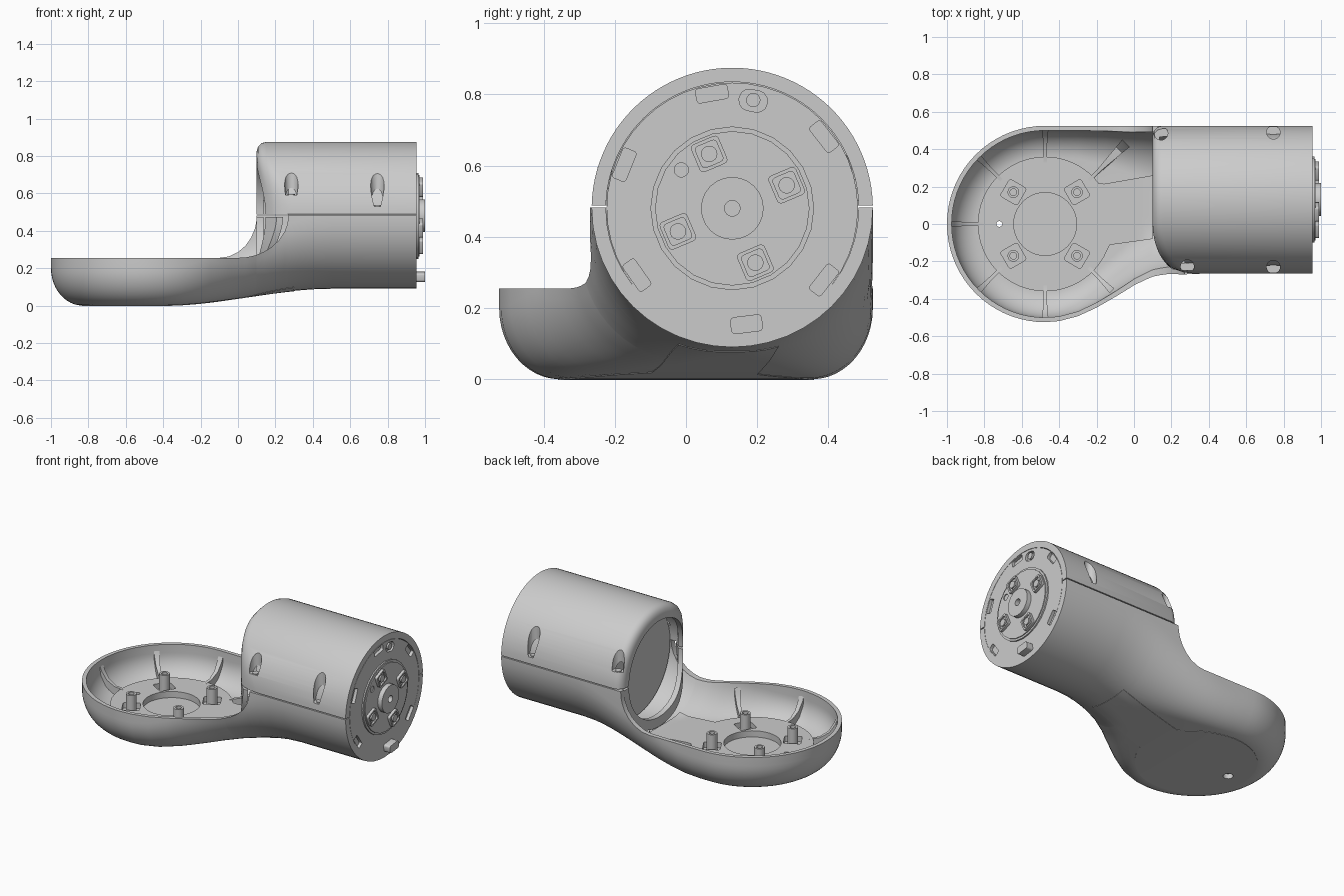
import bpy, bmesh
from math import sin, cos, pi, radians, sqrt, asin

if "Cube" in bpy.data.objects:
    bpy.data.objects.remove(bpy.data.objects["Cube"])

CY, CZ = 0.13, 0.48      # barrel axis
DX = -0.475              # dish centre
XE = 0.955               # barrel end face
N = 14                   # points per half section


def finish(bm, name, angle=32):
    bmesh.ops.remove_doubles(bm, verts=bm.verts, dist=0.0004)
    bmesh.ops.recalc_face_normals(bm, faces=bm.faces)
    me = bpy.data.meshes.new(name)
    bm.to_mesh(me)
    bm.free()
    ob = bpy.data.objects.new(name, me)
    bpy.context.collection.objects.link(ob)
    smooth(ob, angle)
    return ob


def smooth(ob, angle=32):
    bpy.ops.object.select_all(action='DESELECT')
    ob.select_set(True)
    bpy.context.view_layer.objects.active = ob
    bpy.ops.object.shade_smooth_by_angle(angle=radians(angle))


def skin(bm, rings, closed, caps=False):
    vs = [[bm.verts.new(p) for p in r] for r in rings]
    n = len(vs[0])
    for a, b in zip(vs, vs[1:]):
        for i in range(n if closed else n - 1):
            j = (i + 1) % n
            bm.faces.new((a[i], a[j], b[j], b[i]))
    if caps:
        bm.faces.new(vs[0])
        bm.faces.new(vs[-1])
    return vs


def prism(name, pts, a, b, axis='z'):
    bm = bmesh.new()
    put = (lambda p, h: (p[0], p[1], h)) if axis == 'z' else (lambda p, h: (h, p[0], p[1]))
    skin(bm, [[put(p, h) for p in pts] for h in (a, b)], True, True)
    return finish(bm, name)


def circle(cx, cy, r, n=32):
    return [(cx + r * cos(2 * pi * i / n), cy + r * sin(2 * pi * i / n)) for i in range(n)]


def rounded(cx, cy, hu, hv, rot=0.0, r=0.012):
    pts = []
    for k, (su, sv) in enumerate(((1, 1), (-1, 1), (-1, -1), (1, -1))):
        for j in range(4):
            a = k * pi / 2 + j * pi / 6
            u, v = su * (hu - r) + r * cos(a), sv * (hv - r) + r * sin(a)
            pts.append((cx + u * cos(rot) - v * sin(rot), cy + u * sin(rot) + v * cos(rot)))
    return pts


def polar(r, deg, cx=CY, cy=CZ):
    return cx + r * cos(radians(deg)), cy + r * sin(radians(deg))


def cut(ob, cutters):
    for c in cutters:
        m = ob.modifiers.new("cut", 'BOOLEAN')
        m.operation, m.solver, m.object = 'DIFFERENCE', 'EXACT', c
        bpy.context.view_layer.objects.active = ob
        bpy.ops.object.modifier_apply(modifier=m.name)
        bpy.data.objects.remove(c)
    smooth(ob)


def drain():
    return [prism("hole", circle(-.72, 0, .016, 12), -.1, .3),
            prism("hole", circle(-.72, 0, .03, 16), -.1, .035)]


# Section parameters of the lower shell along x
SIDE = [(-.475, -.525), (-.4, -.519), (-.3, -.493), (-.2, -.447), (-.1, -.39), (0, -.334),
        (.1, -.295), (.2, -.275), (.3, -.267), (.4, -.265), (1, -.265)]


def front_edge(x):
    for (xa, ya), (xb, yb) in zip(SIDE, SIDE[1:]):
        if x <= xb:
            return ya + (yb - ya) * (x - xa) / (xb - xa)


def blend(x):
    t = min(1, max(0, (x + .4) / .9))
    return t * t * (3 - 2 * t)


def lip(x, a, b):
    t = min(1, max(0, (x - a) / (b - a)))
    return .255 + .227 * (1 - sqrt(1 - t * t))


def half(edge, sgn, mid, zb, rx, rz, ztop):
    zc = zb + rz
    a0 = asin(min(1, max(0, (zc - ztop) / rz)))
    arc = [a0 + (pi / 2 - a0) * i / (N - 2) for i in range(N - 1)]
    pts = [(edge + sgn * rx * (1 - cos(a)), zc - rz * sin(a)) for a in arc]
    return [(pts[0][0], ztop)] + pts + [(mid, zb)]


def halves(x, inner):
    s = blend(x)
    th, fl = (.025 + .015 * s, .05 - .01 * s) if inner else (0, 0)
    y0, y1 = front_edge(x) + th, .525 - th
    arg = ((y0 + y1) / 2, .09 * s + fl, .17 + .225 * s - th, .2 + .19 * s - fl)
    return half(y0, 1, *arg, lip(x, 0, .27)), half(y1, -1, *arg, lip(x, -.1, .1))


def bottom(x, y):
    x = max(x, DX)
    s = blend(x)
    rx, rz = .17 + .225 * s, .2 + .19 * s
    d = max(0, front_edge(x) + rx - y, y - (.525 - rx)) / rx
    return .09 * s + rz * (1 - sqrt(max(0, 1 - d * d)))


# Lower shell: half-turned dish lofted into a half barrel
bm = bmesh.new()
path = halves(DX, True)[0][::-1] + halves(DX, False)[0]
skin(bm, [[(DX + y * sin(pi * k / 36), y * cos(pi * k / 36), z) for y, z in path]
          for k in range(37)], False)
stations = [DX, -.4, -.3, -.2, -.15, -.1, -.05, 0, .04, .07, .09, .097, .1, .14, .18, .22,
            .25, .264, .27, .32, .4, .5, .7, XE]
loops = []
for x in stations:
    (ol, orr), (il, ir) = halves(x, False), halves(x, True)
    loops.append([(x, y, z) for y, z in ol + orr[-2::-1] + ir + il[-2::-1]])
end = skin(bm, loops, True)[-1]
for i in range(len(end) // 2 - 1):
    bm.faces.new((end[i], end[i + 1], end[-2 - i], end[-1 - i]))
shell = finish(bm, "lower_shell", 38)
cut(shell, drain())


# Barrel turnings whose near end sweeps back on the front side
def turned(name, prof, start, sweep):
    b, rings = bmesh.new(), []
    for k in range(49):
        a = radians(start + sweep * k / 48)
        ring = []
        for x, r in prof:
            y = CY + r * cos(a)
            if x < .9 and y < 0:
                x += .18 * (1 - sqrt(max(0, 1 - (y / .265) ** 2)))
            ring.append((x, y, CZ + r * sin(a)))
        rings.append(ring)
    skin(b, rings, True, True)
    return finish(b, name, 38)


cover = turned("upper_cover", [(XE, .355), (XE, .395), (.15, .395), (.125, .388), (.107, .37),
                               (.1, .345), (.1, .31), (.135, .31), (.135, .355)], 1.2, 177.6)
turned("lower_end_wall", [(.1, .31), (.135, .31), (.135, .372), (.1, .372)], 181, 178)
screws = [(.145, .485, .59), (.745, .49, .53), (.285, -.228, .59), (.745, -.23, .53)]
cut(cover, [prism("slot", circle(x, y, .036, 20), z, 1) for x, y, z in screws])
for x, y, z in screws:
    prism("cover_screw", circle(x, y, .02, 16), z - .03, z + .006)


# Slabs with a round body and a tapered tongue: floor plate and underside panel
def slab(name, r, x_end, ends, zlow, zhigh):
    xs = [DX - r * cos(pi / 2 * k / 12) for k in range(13)]
    xs += [DX + (x_end - DX) * k / 20 for k in range(1, 21)]
    rings = []
    for x in xs:
        c = sqrt(max(0, r * r - (x - DX) ** 2))
        lo, hi = -c, c
        if x > DX:
            t = (x - DX) / (x_end - DX)
            lo, hi = min(-c, -.16 + (ends[0] + .16) * t), max(c, .16 + (ends[1] - .16) * t)
        ys = [lo + (hi - lo) * j / 8 for j in range(9)]
        rings.append([(x, y, zlow(x, y)) for y in ys] + [(x, y, zhigh(x, y)) for y in ys[::-1]])
    b = bmesh.new()
    b.faces.new(skin(b, rings, True)[-1])
    return finish(b, name)


panel = slab("underside_panel", .36, .3, (-.02, .26),
             lambda x, y: bottom(x, y) - .002, lambda x, y: bottom(x, y) + .01)
plate = slab("floor_plate", .36, .1, (-.08, .26),
             lambda x, y: bottom(x, y) + .03, lambda x, y: max(.105, bottom(x, y) + .055))
posts = [(DX + sx * .17, sy * .17, sx * sy) for sx in (-1, 1) for sy in (-1, 1)]
cut(panel, drain())
cut(plate, [prism("hole", circle(-.72, 0, .016, 12), -.1, .3),
            prism("recess", circle(DX, 0, .168, 40), .065, .3)]
    + [prism("pocket", rounded(x, y, .052, .052, s * radians(30)), .07, .3) for x, y, s in posts])

# Mounting posts
for x, y, s in posts:
    post = prism("mounting_post", circle(x, y, .031, 20), .05, .19)
    cut(post, [prism("bore", circle(x, y, .018, 14), .16, .3)])

# Dish ribs, flaring towards the wall
for deg in range(45, 316, 45):
    o = .61 if deg == 45 else .505
    prof = [(.33, .06), (.33, .105), (.40, .11), (o - .05, .14), (o - .015, .19), (o, .23),
            (o, .18), (o - .055, .075), (.42, .05)]
    a = radians(deg)
    bm = bmesh.new()
    rings = []
    for sgn in (-1, 1):
        ring = []
        for r, z in prof:
            w = sgn * (.009 + .1 * max(0, r - .42))
            ring.append((DX + r * cos(a) - w * sin(a), r * sin(a) + w * cos(a), z))
        rings.append(ring)
    skin(bm, rings, True, True)
    finish(bm, "dish_rib")

# Motor body with edge notches and a screw recess
motor = prism("motor_body", circle(CY, CZ, .353, 48), .27, XE, 'x')
cut(motor, [prism("notch", rounded(*polar(.327, d), .02, .045, radians(d), .008), .935, 1, 'x')
            for d in (38, 100, 158, 215, -38)]
    + [prism("notch", rounded(*polar(.308, 79), .03, .04, radians(79), .028), .935, 1, 'x')])
prism("face_screw", circle(*polar(.31, 79), .02, 16), .92, .955, 'x')
prism("locating_tab", rounded(*polar(.328, -83), .024, .045, radians(-83)), .94, 1, 'x')

# Output flange, hub and bolts
prism("flange_ring", circle(CY, CZ, .23, 24), .94, .964, 'x')
flange = prism("output_flange", circle(CY, CZ, .217, 24), .94, .97, 'x')
cut(flange, [prism("pin_hole", circle(-.013, .588, .02, 14), .957, 1, 'x')])
hub = prism("hub", circle(CY, CZ, .088, 24), .95, 1, 'x')
cut(hub, [prism("hub_hole", circle(CY, CZ, .022, 16), .97, 1.1, 'x')])
for d in (23, 113, 203, 293):
    c = polar(.166, d)
    pad = prism("bolt_pad", rounded(*c, .042, .042, radians(d)), .95, .988, 'x')
    cut(pad, [prism("socket", rounded(*c, .032, .032, radians(d), .01), .977, 1.1, 'x')])
    prism("flange_bolt", circle(*c, .023, 18), .96, .988, 'x')
